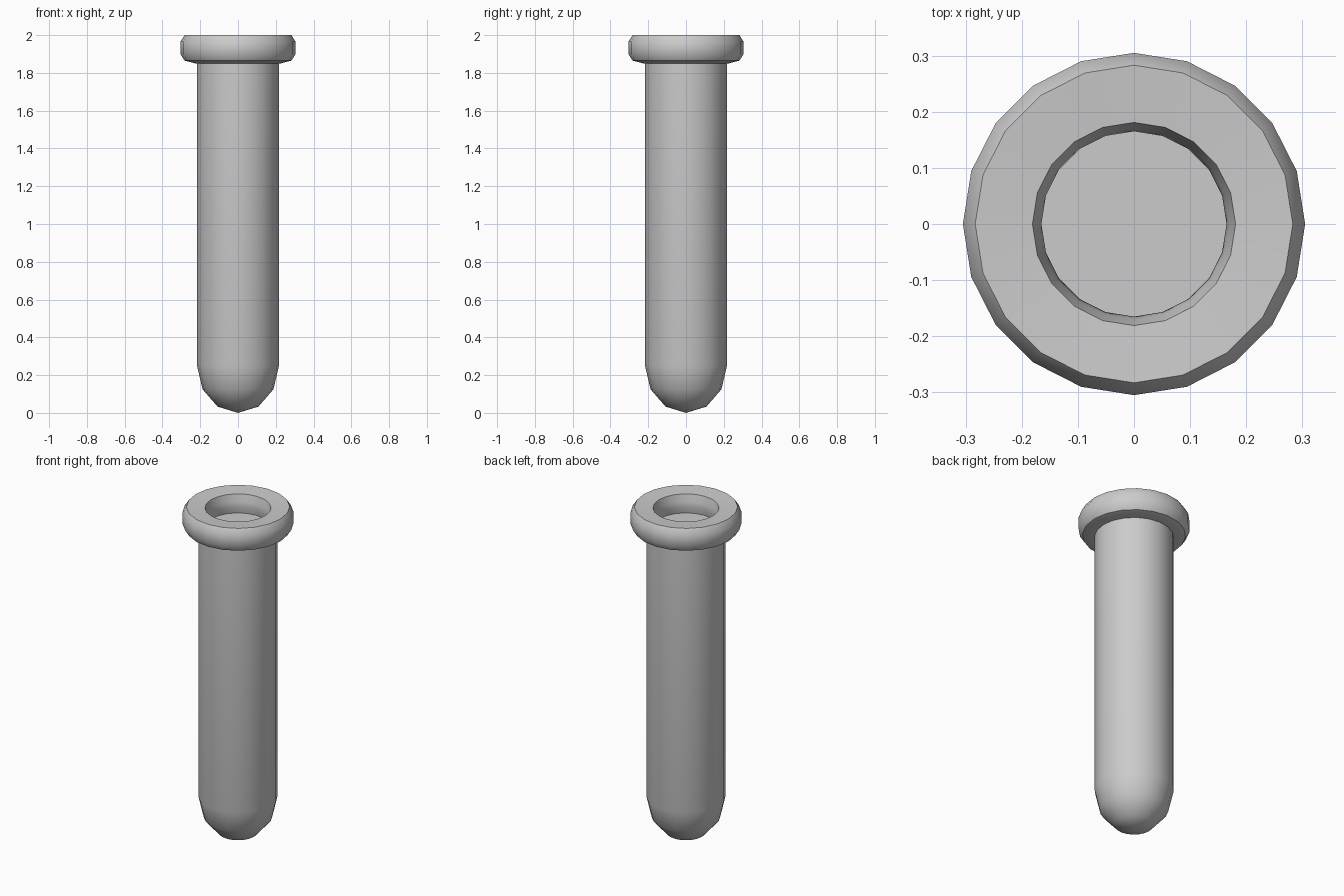
import bpy, bmesh, math

if "Cube" in bpy.data.objects:
    bpy.data.objects.remove(bpy.data.objects["Cube"], do_unlink=True)

SIDES = 20
RADIUS = 0.217
DOME = 0.25

grey = bpy.data.materials.new("plain grey")
grey.use_nodes = True
colour = (0.6, 0.6, 0.6, 1)
grey.diffuse_color = colour
grey.node_tree.nodes["Principled BSDF"].inputs["Base Color"].default_value = colour


def lathe(name, profile, closed=False):
    """Revolve (radius, z) points around z."""
    bm = bmesh.new()
    verts = [bm.verts.new((r, 0, z)) for r, z in profile]
    pairs = list(zip(verts, verts[1:]))
    if closed:
        pairs.append((verts[-1], verts[0]))
    edges = [bm.edges.new(p) for p in pairs]
    bmesh.ops.spin(bm, geom=verts + edges, cent=(0, 0, 0), axis=(0, 0, 1),
                   angle=math.tau, steps=SIDES)
    bmesh.ops.remove_doubles(bm, verts=bm.verts, dist=0.0005)
    bmesh.ops.recalc_face_normals(bm, faces=bm.faces)
    mesh = bpy.data.meshes.new(name)
    bm.to_mesh(mesh)
    bm.free()
    obj = bpy.data.objects.new(name, mesh)
    bpy.context.collection.objects.link(obj)
    mesh.materials.append(grey)
    bpy.ops.object.select_all(action="DESELECT")
    obj.select_set(True)
    bpy.context.view_layer.objects.active = obj
    bpy.ops.object.shade_smooth_by_angle(angle=math.radians(35))
    return obj


# Shaft: rounded bottom, straight wall, flat cap recessed inside the rim
dome = [(RADIUS * math.sin(a), DOME * (1 - math.cos(a)))
        for a in (math.radians(d) for d in (0, 30, 60, 90))]
lathe("shaft", dome + [(RADIUS, 1.88), (0, 1.88)])

# Rim: bevelled collar with a waisted opening
lathe("rim", [(0.283, 2), (0.305, 1.965), (0.305, 1.9), (0.283, 1.865),
              (0.225, 1.85), (0.18, 1.865), (0.165, 1.92), (0.17, 1.95),
              (0.181, 1.993)], closed=True)
